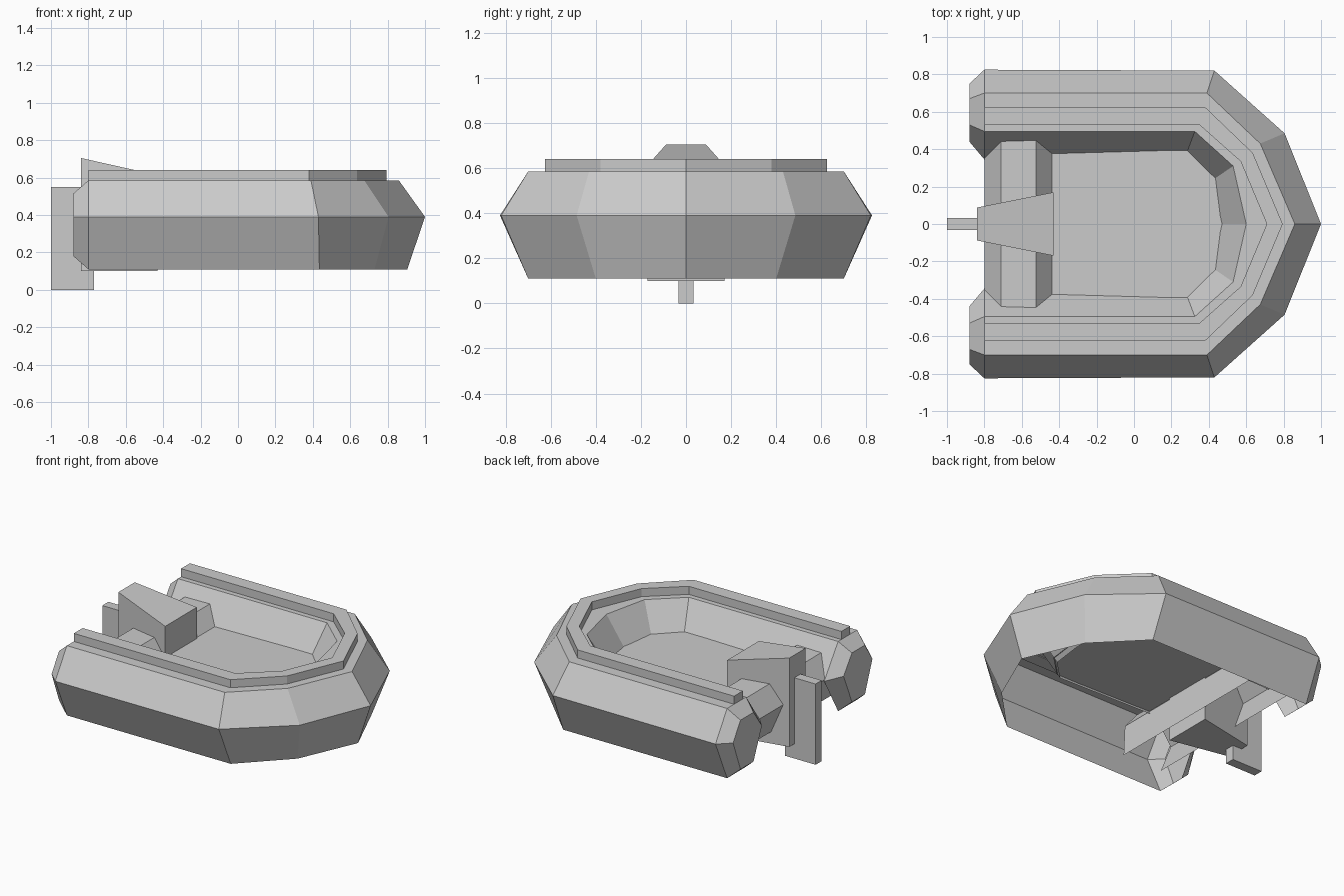
import bpy, bmesh

if "Cube" in bpy.data.objects:
    bpy.data.objects.remove(bpy.data.objects["Cube"])


def make(name, verts, faces, mirror=False):
    bm = bmesh.new()
    vs = [bm.verts.new(v) for v in verts]
    for f in faces:
        bm.faces.new([vs[i] for i in f])
    bmesh.ops.recalc_face_normals(bm, faces=bm.faces)
    me = bpy.data.meshes.new(name)
    bm.to_mesh(me)
    bm.free()
    ob = bpy.data.objects.new(name, me)
    bpy.context.collection.objects.link(ob)
    if mirror:
        m = ob.modifiers.new("mirror", 'MIRROR')
        m.use_axis = (False, True, False)
    return ob


def loft(name, rings, closed=False, caps=(), mirror=False):
    n = len(rings[0])
    verts = [v for r in rings for v in r]
    faces = []
    for k in range(len(rings) - 1):
        for i in range(n if closed else n - 1):
            j = (i + 1) % n
            faces.append((k * n + i, k * n + j, (k + 1) * n + j, (k + 1) * n + i))
    for c in caps:
        faces.append([c % len(rings) * n + i for i in range(n)])
    return make(name, verts, faces, mirror)


# Inflatable hull tube: open underneath, half built and mirrored
levels = (0.11, 0.39, 0.585, 0.585, 0.37)
plan = [
    [(-.8, .70), (-.8, .825), (-.8, .70), (-.8, .495), (-.8, .345)],
    [(.435, .70), (.43, .82), (.39, .70), (.325, .495), (.28, .375)],
    [(.73, .40), (.805, .485), (.675, .43), (.53, .31), (.42, .235)],
    [(.905, 0), (1.0, 0), (.86, 0), (.60, 0), (.45, 0)],
]
loft("hull_tube", [[(x, y, z) for (x, y), z in zip(st, levels)] for st in plan], mirror=True)

# Tapered stern ends of the tube
big = [(.70, .11), (.825, .39), (.70, .585), (.495, .585), (.345, .37), (.495, .11)]
small = [(.67, .18), (.75, .39), (.67, .515), (.53, .515), (.44, .39), (.53, .18)]
loft("tube_end", [[(-.8, y, z) for y, z in big], [(-.88, y, z) for y, z in small]],
     closed=True, caps=(1,), mirror=True)

# Rail strip on top of the tube
outer = [(-.8, .625), (.38, .625), (.635, .38), (.795, 0)]
inner = [(-.8, .53), (.35, .53), (.57, .335), (.71, 0)]
loft("rail", [[(*o, .58), (*o, .64), (*i, .64), (*i, .58)] for o, i in zip(outer, inner)],
     closed=True, caps=(0,), mirror=True)

# Floor
edge = [(-.6, .385), (.29, .395), (.44, .25), (.47, 0)]
ring = edge + [(x, -y) for x, y in reversed(edge[:-1])]
make("floor", [(x, y, .40) for x, y in ring], [range(len(ring))])

# Bench across the stern
bench = [(-.42, .18), (-.43, .39), (-.525, .505), (-.71, .505), (-.8, .38), (-.72, .18)]
loft("bench", [[(x, y, z) for x, z in bench] for y in (-.6, .6)])

# Wedge-shaped motor cover and its leg
loft("motor_cover", [[(x, -w, .10), (x, w, .10), (x, w, t), (x, -w, t)]
                     for x, w, t in ((-.84, .088, .705), (-.43, .17, .613))],
     closed=True, caps=(0, 1))
loft("motor_leg", [[(x, -.033, 0), (x, .033, 0), (x, .033, .55), (x, -.033, .55)]
                   for x in (-1.0, -.77)], closed=True, caps=(0, 1))
